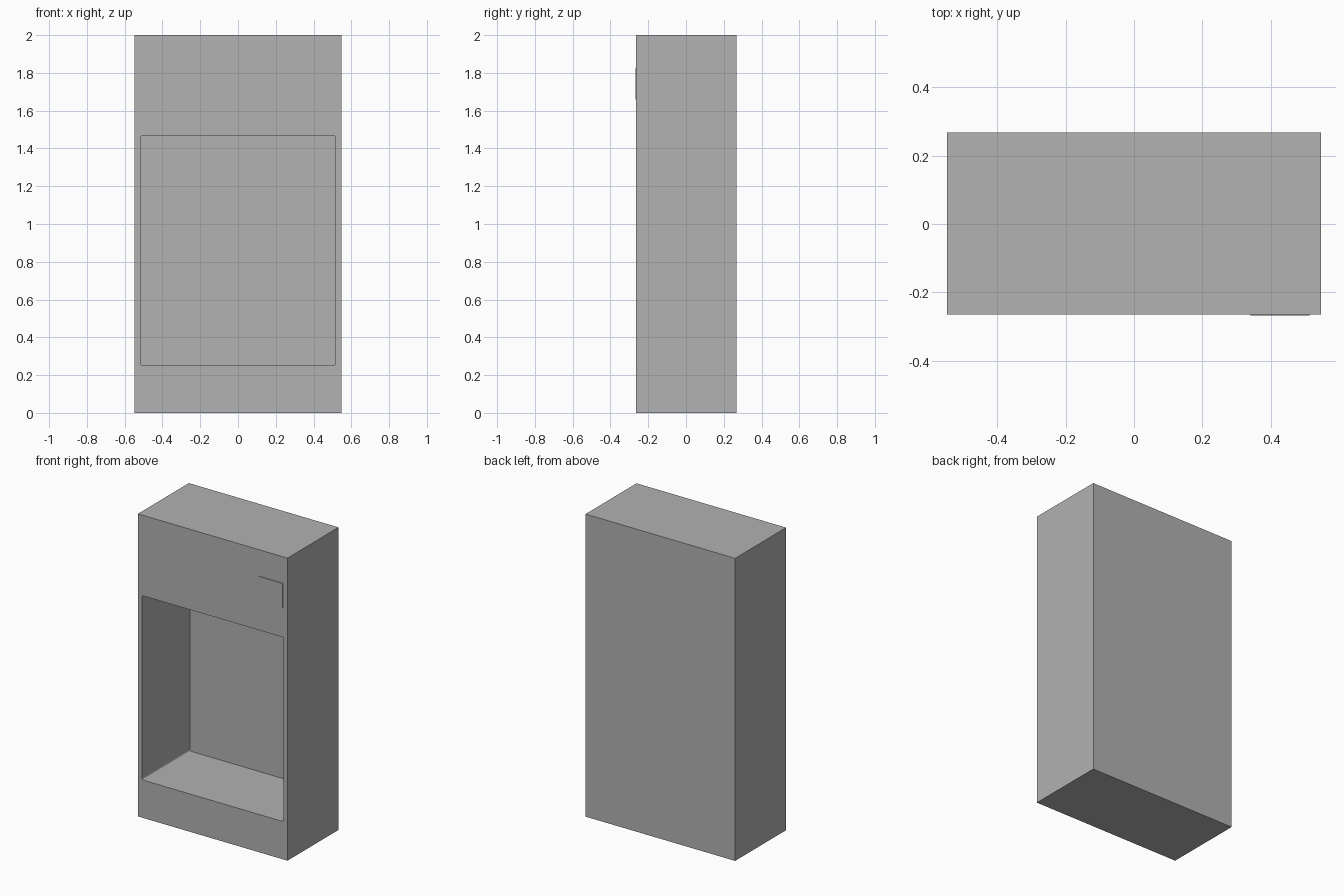
import bpy
import bmesh
from mathutils import Matrix, Vector

old = bpy.data.objects.get("Cube")
if old:
    bpy.data.objects.remove(old, do_unlink=True)

# Single grey finish
grey = bpy.data.materials.new("plain grey")
grey.use_nodes = True
colour = (0.445, 0.445, 0.445, 1)
grey.diffuse_color = colour
grey.node_tree.nodes["Principled BSDF"].inputs["Base Color"].default_value = colour


def box(name, low, high, corner=0):
    """Box between two corners; optionally round the edges that run front to back."""
    low, high = Vector(low), Vector(high)
    bm = bmesh.new()
    bmesh.ops.create_cube(bm, size=1)
    size = Matrix.Diagonal((*(high - low), 1))
    bmesh.ops.transform(bm, matrix=Matrix.Translation((low + high) / 2) @ size, verts=bm.verts)
    if corner:
        edges = [e for e in bm.edges if abs(e.verts[0].co.y - e.verts[1].co.y) > 0.1]
        bmesh.ops.bevel(bm, geom=edges, offset=corner, segments=4, profile=0.5, affect='EDGES')
    mesh = bpy.data.meshes.new(name)
    bm.to_mesh(mesh)
    bm.free()
    mesh.materials.append(grey)
    obj = bpy.data.objects.new(name, mesh)
    bpy.context.collection.objects.link(obj)
    return obj


FRONT, BACK = -0.264, 0.268

# Cabinet with a deep display recess
cabinet = box("cabinet", (-0.547, FRONT, 0), (0.547, BACK, 2))
cutter = box("recess_cutter", (-0.516, FRONT - 0.1, 0.25), (0.516, BACK - 0.033, 1.468), corner=0.01)
cutter.hide_render = True
cut = cabinet.modifiers.new("recess", 'BOOLEAN')
cut.operation = 'DIFFERENCE'
cut.solver = 'EXACT'
cut.object = cutter
bpy.context.view_layer.objects.active = cabinet
bpy.ops.object.modifier_apply(modifier=cut.name)
bpy.data.objects.remove(cutter, do_unlink=True)

# Thin panel at the upper front
box("control_panel", (0.34, FRONT - 0.004, 1.66), (0.513, FRONT, 1.825))
